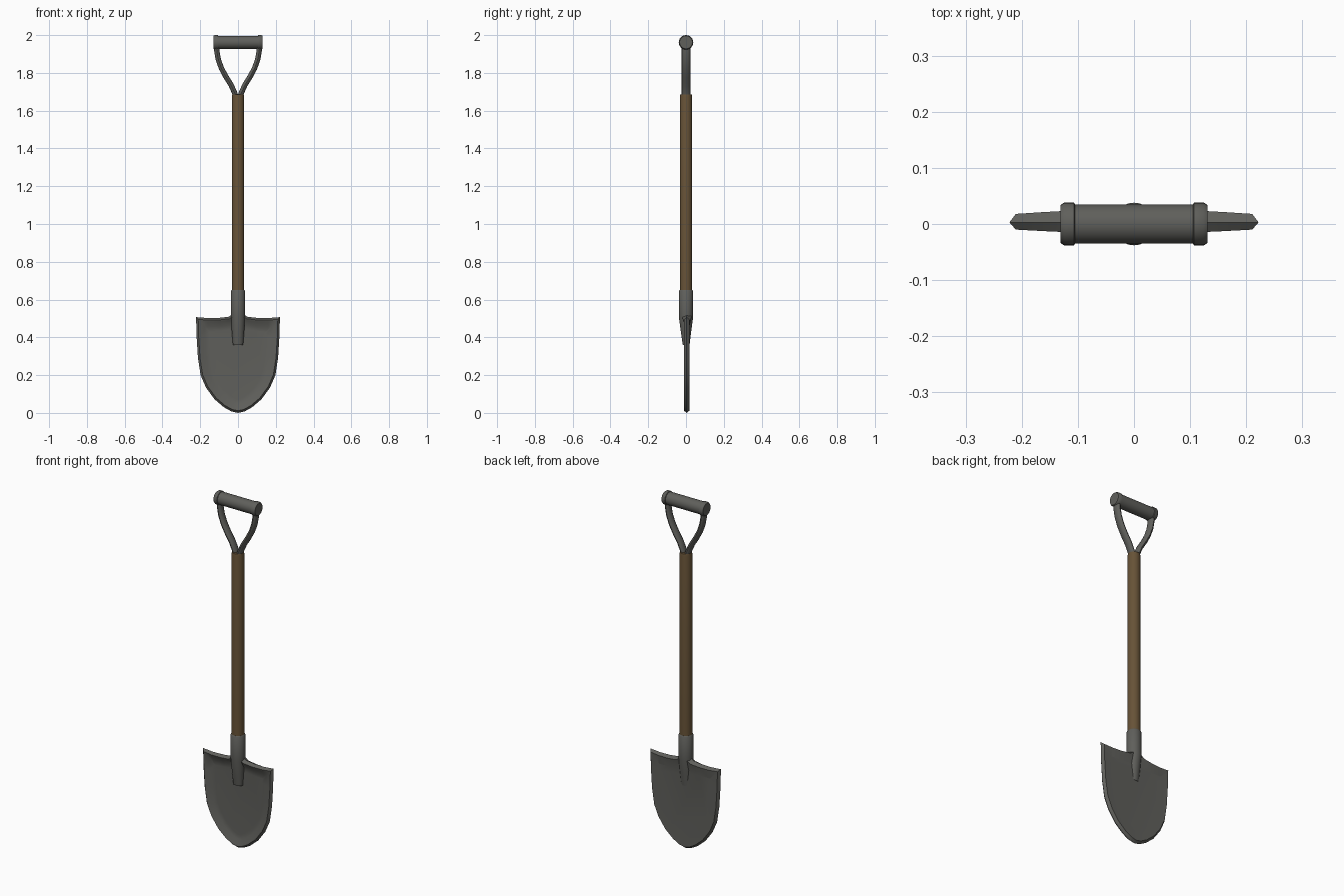
import bpy, bmesh, math
from mathutils import Vector

if "Cube" in bpy.data.objects:
    bpy.data.objects.remove(bpy.data.objects["Cube"])


def material(name, rgb):
    m = bpy.data.materials.new(name)
    m.diffuse_color = (*rgb, 1)
    m.use_nodes = True
    m.node_tree.nodes["Principled BSDF"].inputs["Base Color"].default_value = m.diffuse_color
    return m


STEEL = material("dark steel", (0.115, 0.115, 0.105))
WOOD = material("brown wood", (0.135, 0.085, 0.038))


def loft(name, rings, mat, angle=35):
    """Skin a list of equal-length point rings and close both ends."""
    bm = bmesh.new()
    vs = [[bm.verts.new(p) for p in r] for r in rings]
    n = len(rings[0])
    for a, b in zip(vs, vs[1:]):
        for i in range(n):
            j = (i + 1) % n
            bm.faces.new((a[i], a[j], b[j], b[i]))
    bm.faces.new(vs[0])
    bm.faces.new(vs[-1])
    bmesh.ops.recalc_face_normals(bm, faces=bm.faces)
    me = bpy.data.meshes.new(name)
    bm.to_mesh(me)
    bm.free()
    me.materials.append(mat)
    ob = bpy.data.objects.new(name, me)
    bpy.context.collection.objects.link(ob)
    bpy.ops.object.select_all(action='DESELECT')
    ob.select_set(True)
    bpy.context.view_layer.objects.active = ob
    bpy.ops.object.shade_smooth_by_angle(angle=math.radians(angle))
    return ob


def circle(rx, ry, n=24):
    return [(rx * math.cos(2 * math.pi * i / n), ry * math.sin(2 * math.pi * i / n))
            for i in range(n)]


# Wooden shaft
loft("shaft", [[(x, y, z) for x, y in circle(r, r)]
               for z, r in ((0.5, 0.033), (1.675, 0.033), (1.685, 0.031))], WOOD)

# Steel socket, tapering down onto the blade
loft("socket", [[(x, y + c, z) for x, y in circle(rx, ry)]
                for z, rx, ry, c in ((0.36, 0.027, 0.018, 0.001), (0.42, 0.032, 0.026, 0),
                                     (0.51, 0.038, 0.038, 0), (0.645, 0.038, 0.038, 0),
                                     (0.651, 0.034, 0.034, 0))], STEEL)

# Blade: mirrored outline, then offset rings from back to dished front
half = [(0.03, 0.522), (0.05, 0.509), (0.1, 0.503), (0.16, 0.502), (0.222, 0.507),
        (0.219, 0.4), (0.212, 0.29), (0.198, 0.2), (0.17, 0.135),
        (0.125, 0.073), (0.075, 0.03), (0.035, 0.008)]
outline = [Vector(p) for p in [(0, 0.528)] + half + [(0, 0.0)]
           + [(-x, z) for x, z in reversed(half)]]


def inset(d):
    out, n = [], len(outline)
    for i, p in enumerate(outline):
        e1 = (p - outline[i - 1]).normalized()
        e2 = (outline[(i + 1) % n] - p).normalized()
        n1, n2 = Vector((e1.y, -e1.x)), Vector((e2.y, -e2.x))
        m = n1 + n2
        out.append(p + m * (d / max(0.5, 1 + n1.dot(n2))))
    return out


def blade_ring(d, y, flare):
    # The top edge thickens towards the socket
    return [(q.x, y + flare * (max(0, 1 - abs(p.x) / 0.22) if p.y > 0.48 else 0), q.y)
            for p, q in zip(outline, inset(d))]


loft("blade", [blade_ring(0.06, 0.016, 0), blade_ring(0.011, 0.018, 0.012),
               blade_ring(0, 0.003, 0), blade_ring(0.011, -0.010, -0.010),
               blade_ring(0.02, -0.008, -0.008), blade_ring(0.045, 0.004, 0),
               blade_ring(0.07, 0.006, 0)], STEEL)

# Handle arms
path = [(0.008, 1.66), (0.016, 1.69), (0.036, 1.735), (0.064, 1.78), (0.088, 1.825),
        (0.104, 1.87), (0.112, 1.915), (0.114, 1.95)]
for side, label in ((1, "right"), (-1, "left")):
    rings = []
    for i, (x, z) in enumerate(path):
        a, b = path[max(i - 1, 0)], path[min(i + 1, len(path) - 1)]
        t = Vector((b[0] - a[0], b[1] - a[1])).normalized()
        rings.append([(side * (x + u * t.y), v, z - u * t.x)
                      for u, v in circle(0.014, 0.0225, 12)])
    loft(label + "_handle_arm", rings, STEEL, 40)

# Cross grip with raised end collars
profile = [(0.131, 0.030), (0.131, 0.034), (0.124, 0.0385), (0.107, 0.0385), (0.105, 0.035)]
profile = [(-x, r) for x, r in profile] + profile[::-1]
loft("grip", [[(x, a, 1.9615 + b) for a, b in circle(r, r)] for x, r in profile], STEEL)
